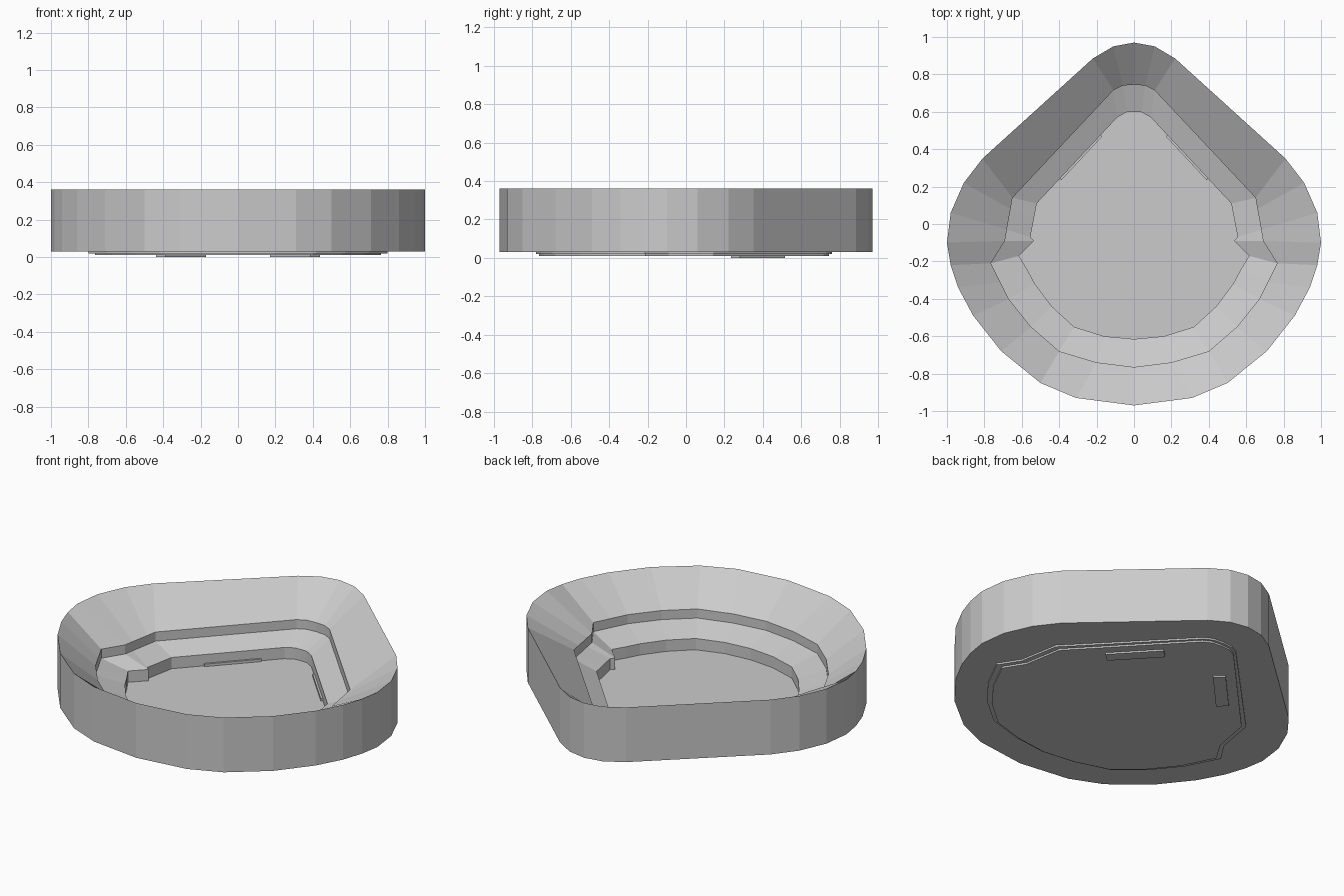
import bpy, bmesh, math

if "Cube" in bpy.data.objects:
    bpy.data.objects.remove(bpy.data.objects["Cube"])

# Half outlines (x >= 0), back tip to front; point counts match so rings can be bridged
RIM = [(0, .97), (.11, .95), (.22, .885), (.81, .35), (.91, .22), (.98, .06), (1, -.1),
       (.98, -.22), (.94, -.34), (.86, -.49), (.71, -.68), (.5, -.85), (.31, -.93), (0, -.97)]
LEDGE = [(0, .745), (.06, .74), (.11, .715), (.65, .14), (.66, .08), (.68, -.03), (.69, -.09),
         (.765, -.21), (.715, -.31), (.67, -.4), (.55, -.55), (.4, -.68), (.2, -.74), (0, -.765)]
WELL = [(0, .6), (.04, .598), (.09, .57), (.52, .11), (.535, .03), (.555, -.07), (.535, -.09),
        (.615, -.17), (.57, -.245), (.53, -.32), (.44, -.44), (.32, -.55), (.16, -.6), (0, -.615)]


def outline(half, sx=1, sy=1):
    """Mirror a half outline into a closed loop."""
    loop = half + [(-x, y) for x, y in half[-2:0:-1]]
    return [(x * sx, y * sy) for x, y in loop]


def finish(name, bm):
    bmesh.ops.recalc_face_normals(bm, faces=bm.faces)
    mesh = bpy.data.meshes.new(name)
    bm.to_mesh(mesh)
    bm.free()
    obj = bpy.data.objects.new(name, mesh)
    bpy.context.collection.objects.link(obj)
    return obj


# Tray: floor, well wall, slope, ledge step, rim slope, outer wall, stepped underside
rings = [(outline(WELL), .015), (outline(WELL), .083),
         (outline(LEDGE), .135), (outline(LEDGE), .19),
         (outline(RIM), .36), (outline(RIM), .03),
         (outline(LEDGE, 1.045, 1.02), .03), (outline(LEDGE, 1.045, 1.02), .02),
         (outline(LEDGE), .02), (outline(LEDGE), .01)]
bm = bmesh.new()
loops = [[bm.verts.new((x, y, z)) for x, y in pts] for pts, z in rings]
n = len(loops[0])
for a, b in zip(loops, loops[1:]):
    for i in range(n):
        j = (i + 1) % n
        bm.faces.new((a[i], a[j], b[j], b[i]))
bm.faces.new(loops[0])
bm.faces.new(loops[-1])
finish("tray", bm)

# Thin locating pads under the two straight walls
for side, name in ((1, "right_pad"), (-1, "left_pad")):
    bm = bmesh.new()
    bmesh.ops.create_cube(bm, size=1)
    bmesh.ops.scale(bm, vec=(.32, .07, .03), verts=bm.verts)
    pad = finish(name, bm)
    pad.location = (side * .305, .375, .015)
    pad.rotation_euler.z = -side * math.radians(47)
